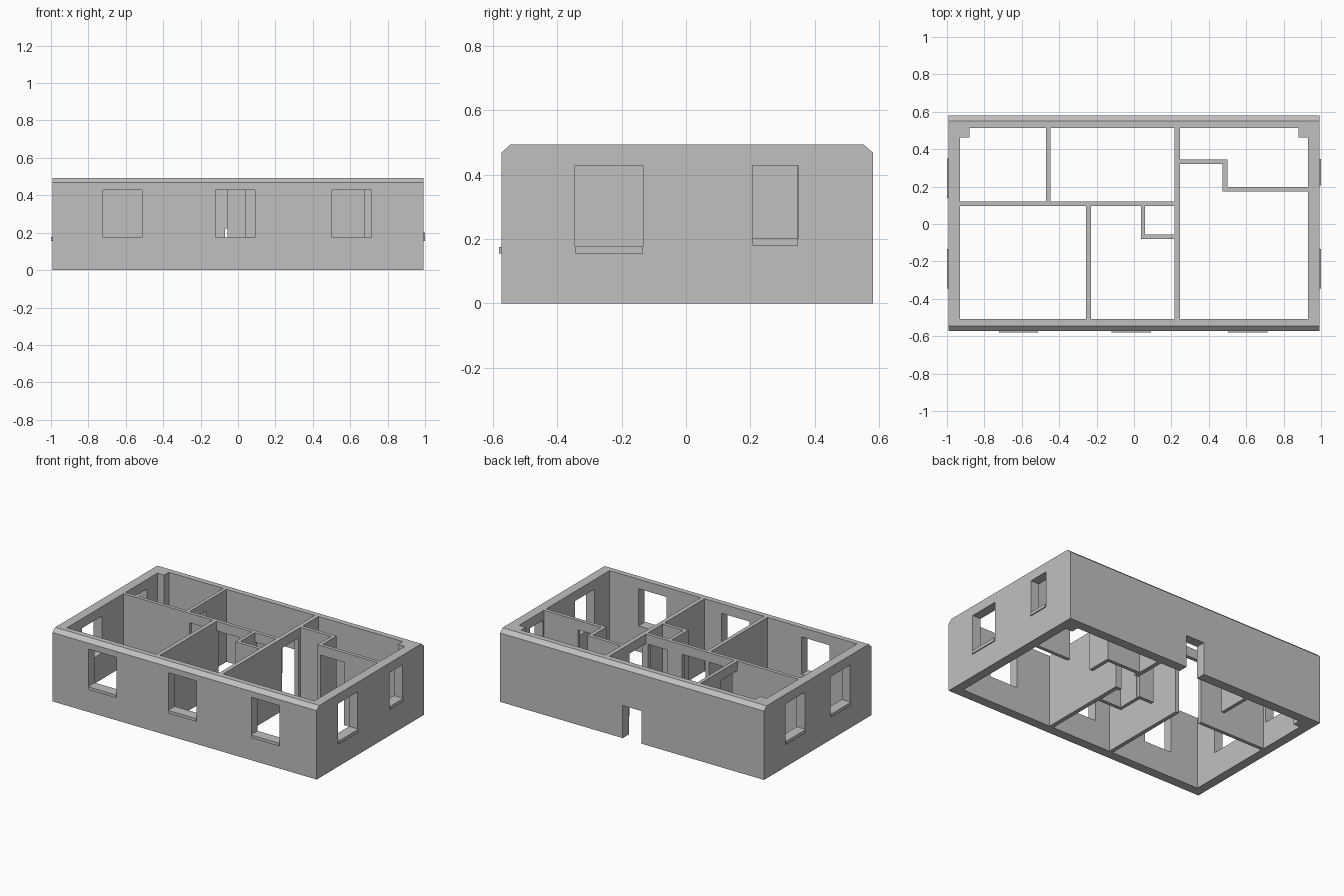
import bpy
import bmesh

old = bpy.data.objects.get("Cube")
if old:
    bpy.data.objects.remove(old, do_unlink=True)

# Single plain plaster colour
grey = bpy.data.materials.new("plaster_grey")
grey.use_nodes = True
grey.diffuse_color = (0.53, 0.53, 0.53, 1)
grey.node_tree.nodes["Principled BSDF"].inputs["Base Color"].default_value = (0.53, 0.53, 0.53, 1)

TOP, EAVE = 0.493, 0.468        # wall top and start of the chamfer
OUT_X, IN_X = 0.993, 0.93       # outer and inner wall faces
FRONT, BACK = -0.573, 0.58
IN_FRONT, IN_BACK = -0.508, 0.514
HEAD = 0.428                    # lintel height of doors and windows


def make(name, bm):
    bmesh.ops.recalc_face_normals(bm, faces=bm.faces[:])
    mesh = bpy.data.meshes.new(name)
    bm.to_mesh(mesh)
    bm.free()
    mesh.materials.append(grey)
    ob = bpy.data.objects.new(name, mesh)
    bpy.context.scene.collection.objects.link(ob)
    return ob


def box(name, x, y, z):
    bm = bmesh.new()
    bmesh.ops.create_cube(bm, size=1)
    for v in bm.verts:
        for i, (a, b) in enumerate((x, y, z)):
            v.co[i] = a if v.co[i] < 0 else b
    return make(name, bm)


def cut(ob, x, y, z):
    """Carve a box-shaped opening out of an object."""
    cutter = box("cutter", x, y, z)
    cutter.hide_render = True
    mod = ob.modifiers.new("opening", 'BOOLEAN')
    mod.operation, mod.solver, mod.object = 'DIFFERENCE', 'EXACT', cutter
    with bpy.context.temp_override(object=ob, active_object=ob, selected_objects=[ob]):
        bpy.ops.object.modifier_apply(modifier=mod.name)
    bpy.data.objects.remove(cutter, do_unlink=True)


# Outer shell: profile with chamfered front and back top edges, swept along x
bm = bmesh.new()
profile = [(FRONT, 0), (BACK, 0), (BACK, EAVE), (BACK - 0.028, TOP),
           (FRONT + 0.028, TOP), (FRONT, EAVE)]
face = bm.faces.new([bm.verts.new((-OUT_X, y, z)) for y, z in profile])
swept = bmesh.ops.extrude_face_region(bm, geom=[face])
bmesh.ops.translate(bm, vec=(2 * OUT_X, 0, 0),
                    verts=[g for g in swept["geom"] if isinstance(g, bmesh.types.BMVert)])
shell = make("outer_walls", bm)
cut(shell, (-IN_X, IN_X), (IN_FRONT, IN_BACK), (-0.1, 0.6))

# Low opening in the back wall
cut(shell, (-0.07, 0.07), (0.45, 0.65), (-0.1, 0.222))

# Front windows with projecting sills
for label, left in (("right", -0.722), ("middle", -0.12), ("left", 0.503)):
    span = (left, left + 0.21)
    cut(shell, span, (-0.65, -0.45), (0.155, HEAD))
    box("front_sill_" + label, span, (FRONT - 0.007, IN_FRONT), (0.155, 0.175))

# Side windows with projecting sills
for label, side, span, low in (("left_front", 1, (-0.345, -0.134), 0.155),
                               ("left_back", 1, (0.207, 0.348), 0.18),
                               ("right_front", -1, (-0.345, -0.134), 0.155),
                               ("right_back", -1, (0.14, 0.35), 0.155)):
    cut(shell, sorted((side * 0.85, side * 1.1)), span, (low, HEAD))
    box("side_sill_" + label, sorted((side * IN_X, side)), span, (low, low + 0.022))

# Corner posts inside the back wall
for label, side in (("left", 1), ("right", -1)):
    box("corner_post_" + label, sorted((side * 0.88, side * IN_X)), (0.463, IN_BACK), (0, TOP))

# Partitions: name, x span, y span, door openings (x span, y span)
partitions = [
    ("main_cross_partition", (0.216, 0.245), (IN_FRONT, IN_BACK),
     [((0.1, 0.4), (0.121, 0.298))]),
    ("main_long_partition", (-IN_X, 0.216), (0.097, 0.121),
     [((-0.432, -0.257), (0, 0.2)), ((-0.23, -0.055), (0, 0.2)), ((0.059, 0.2), (0, 0.2))]),
    ("back_room_partition", (-0.471, -0.447), (0.121, IN_BACK),
     [((-0.6, -0.3), (0.121, 0.296))]),
    ("front_room_partition", (-0.257, -0.23), (IN_FRONT, 0.097), []),
    ("closet_side", (0.037, 0.06), (-0.08, 0.097), []),
    ("closet_front", (0.06, 0.216), (-0.08, -0.056), []),
    ("alcove_back", (0.245, 0.499), (0.322, 0.346), []),
    ("alcove_side", (0.474, 0.499), (0.174, 0.322), []),
    ("alcove_front", (0.499, IN_X), (0.174, 0.198), [((0.499, 0.674), (0.1, 0.3))]),
]
for name, x, y, doors in partitions:
    wall = box(name, x, y, (0, TOP))
    for door_x, door_y in doors:
        cut(wall, door_x, door_y, (-0.1, HEAD))
